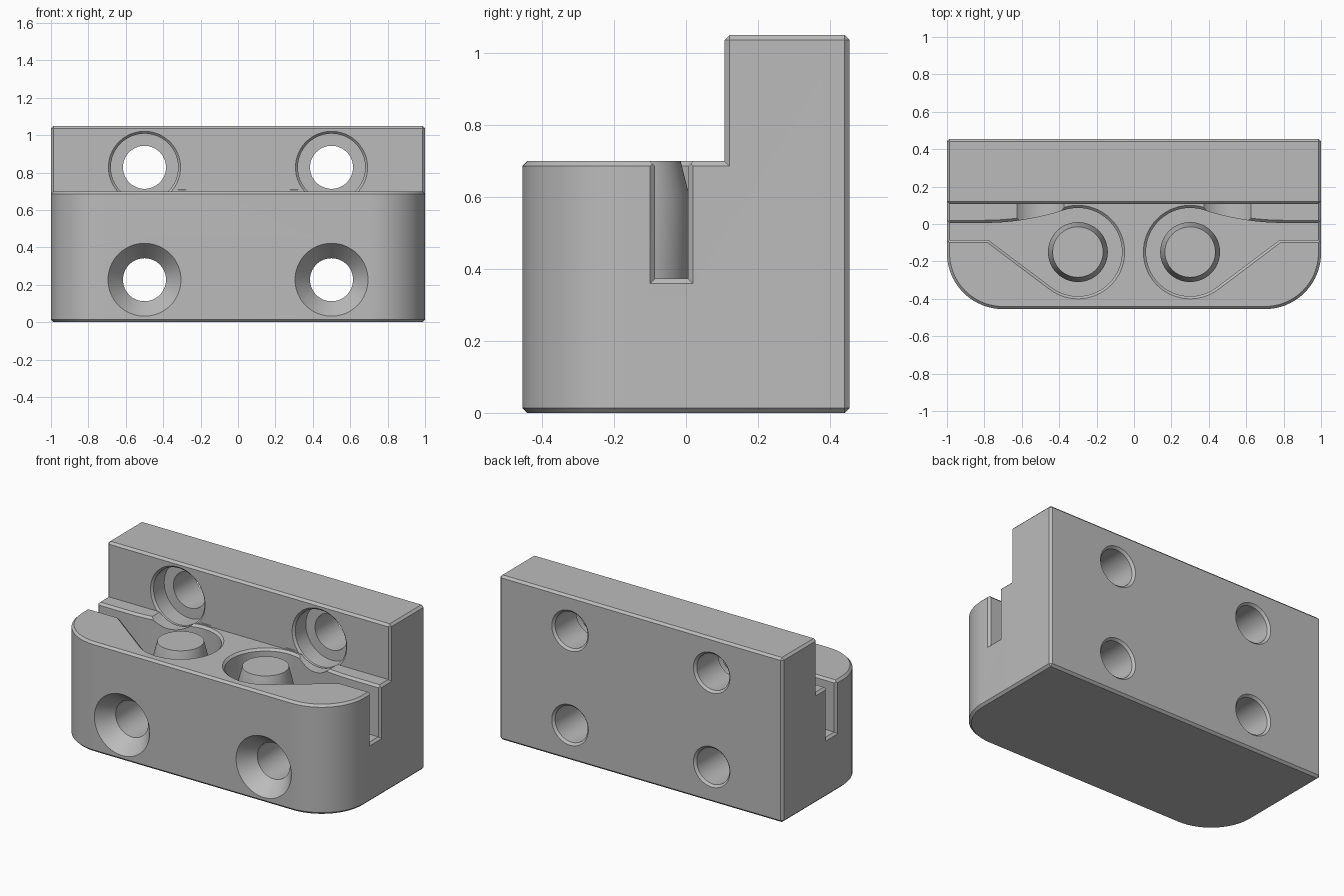
import bpy, bmesh
from math import sin, cos, pi, atan2, hypot, radians
from mathutils import Vector

C = 0.014                       # chamfer on every outer edge
STEP_Z, TOP_Z, FLOOR_Z = 0.70, 1.05, 0.373
PIN_X, PIN_Y, POCKET_R = 0.30, -0.15, 0.25

if "Cube" in bpy.data.objects:
    bpy.data.objects.remove(bpy.data.objects["Cube"])

grey = bpy.data.materials.new("plain_grey")
grey.use_nodes = True
colour = (0.50, 0.50, 0.50, 1)
grey.diffuse_color = colour
grey.node_tree.nodes["Principled BSDF"].inputs["Base Color"].default_value = colour


def finish(name, bm):
    bmesh.ops.recalc_face_normals(bm, faces=bm.faces)
    mesh = bpy.data.meshes.new(name)
    bm.to_mesh(mesh)
    bm.free()
    mesh.materials.append(grey)
    obj = bpy.data.objects.new(name, mesh)
    bpy.context.collection.objects.link(obj)
    return obj


def loft(name, rings):
    """Closed solid through a stack of rings with equal point counts."""
    bm = bmesh.new()
    loops = [[bm.verts.new(p) for p in ring] for ring in rings]
    n = len(loops[0])
    for a, b in zip(loops, loops[1:]):
        for i in range(n):
            j = (i + 1) % n
            bm.faces.new((a[i], a[j], b[j], b[i]))
    bm.faces.new(loops[0])
    bm.faces.new(loops[-1])
    return finish(name, bm)


def activate(obj):
    bpy.ops.object.select_all(action='DESELECT')
    obj.select_set(True)
    bpy.context.view_layer.objects.active = obj


def smooth(obj):
    activate(obj)
    bpy.ops.object.shade_smooth_by_angle(angle=radians(25))


def turned(name, profile, x, centre, along_y, n=64):
    """Round solid from (radius, distance) pairs along y or z."""
    rings = []
    for r, t in profile:
        ring = []
        for i in range(n):
            u, v = r * cos(2 * pi * i / n), r * sin(2 * pi * i / n)
            ring.append((x + u, t, centre + v) if along_y else (x + u, centre + v, t))
        rings.append(ring)
    return loft(name, rings)


def arc(cx, cy, r, a, b, n):
    return [(cx + r * cos(a + (b - a) * i / n), cy + r * sin(a + (b - a) * i / n))
            for i in range(n + 1)]


def pocket_outline(d):
    """Keyhole outline on the +x side, inset by d."""
    back, front, reach = 0.02 - d, -0.10 + d, 0.80
    blend = 1.353 + d                       # large arc easing slot into circle
    cy = back + blend
    lean = atan2(cy - PIN_Y, reach - PIN_X)
    pts = [(1.1, back)]
    pts += arc(reach, cy, blend, -pi / 2, lean - pi, 12)
    pts += arc(PIN_X, PIN_Y, POCKET_R - d, lean, 2 * pi - atan2(0.8, 0.6), 48)[1:]
    pts += [(0.783 - d / 3, front), (1.1, front)]
    return pts


# Stepped body: L profile, rounded front corners, then chamfered edges
bm = bmesh.new()
profile = [(-0.455, 0), (0.455, 0), (0.455, TOP_Z), (0.107, TOP_Z),
           (0.107, STEP_Z), (-0.455, STEP_Z)]
face = bm.faces.new([bm.verts.new((-1, y, z)) for y, z in profile])
out = bmesh.ops.extrude_face_region(bm, geom=[face])
bmesh.ops.translate(bm, vec=(2, 0, 0),
                    verts=[v for v in out["geom"] if isinstance(v, bmesh.types.BMVert)])
bmesh.ops.recalc_face_normals(bm, faces=bm.faces)
corners = [e for e in bm.edges
           if all(v.co.y < -0.4 for v in e.verts)
           and abs(e.verts[0].co.z - e.verts[1].co.z) > 0.5]
bmesh.ops.bevel(bm, geom=corners, offset=0.3, offset_type='OFFSET', segments=20,
                profile=0.5, affect='EDGES')
bm.normal_update()
sharp = [e for e in bm.edges if e.is_convex and e.calc_face_angle() > 1]
bmesh.ops.bevel(bm, geom=sharp, offset=C, offset_type='OFFSET', segments=1,
                profile=0.5, affect='EDGES')
body = finish("stepped_body", bm)

# Cutters and pins, one set per side
cutters = []
for s in (-1, 1):
    # Keyhole pocket with chamfered rim
    levels = [(C, FLOOR_Z), (C, STEP_Z - C), (-0.01, STEP_Z + 0.01)]
    cutters.append(loft("pocket_cutter", [
        [(s * x, y, z) for x, y in pocket_outline(d)] for d, z in levels]))

    # Chamfered slot mouth on the end face
    rings = []
    for x, d in ((1 - C, C), (1.01, -0.01)):
        lo, hi, z = -0.10 + d, 0.02 - d, FLOOR_Z - C + d
        rings.append([(s * x, lo, z), (s * x, hi, z), (s * x, hi, 0.8), (s * x, lo, 0.8)])
    cutters.append(loft("slot_mouth_cutter", rings))

    # Countersunk lower hole and counterbored upper hole
    back_rim = [(0.115, 0.455 - C), (0.115 + C + 0.01, 0.465)]
    cutters.append(turned("lower_hole_cutter", [
        (0.211, -0.475), (0.115, -0.355)] + back_rim, s * 0.5, 0.227, True))
    cutters.append(turned("upper_hole_cutter", [
        (0.18, -0.10), (0.18, 0.1065), (0.193, 0.1068), (0.18, 0.12),
        (0.18, 0.227), (0.115, 0.227)] + back_rim, s * 0.5, 0.828, True))

    # Tapered pin standing in the pocket
    side = "right" if s < 0 else "left"
    smooth(turned("pin_" + side, [(0.16, FLOOR_Z - 0.01), (0.16, 0.60), (0.135, STEP_Z)],
                  s * PIN_X, PIN_Y, False))

activate(body)
for cutter in cutters:
    mod = body.modifiers.new("cut", 'BOOLEAN')
    mod.operation = 'DIFFERENCE'
    mod.solver = 'EXACT'
    mod.object = cutter
    bpy.ops.object.modifier_apply(modifier=mod.name)
    bpy.data.objects.remove(cutter)
smooth(body)
